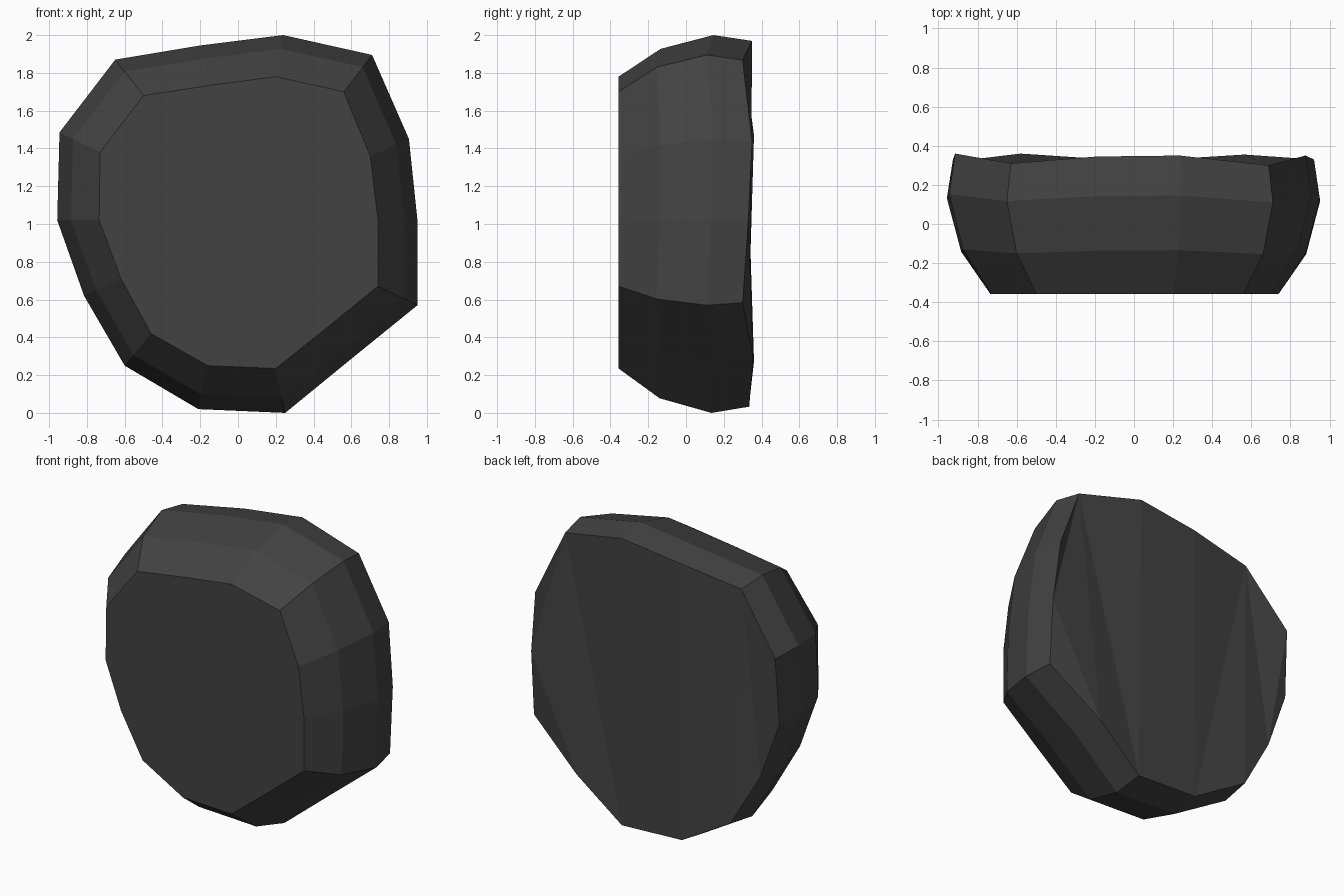
import bpy, bmesh

if "Cube" in bpy.data.objects:
    bpy.data.objects.remove(bpy.data.objects["Cube"])

# Widest outline and front-face outline (x, z), clockwise from upper left
outer = [(-.65, 1.87), (-.2, 1.945), (.24, 2.0), (.71, 1.895), (.905, 1.45),
         (.95, 1.02), (.95, .57), (.58, .27), (.25, .0), (-.21, .02),
         (-.6, .25), (-.815, .62), (-.957, 1.02), (-.945, 1.485)]
inner = [(-.5, 1.68), (-.14, 1.735), (.2, 1.78), (.56, 1.7), (.7, 1.36),
         (.74, 1.03), (.74, .67), (.47, .45), (.2, .235), (-.16, .25),
         (-.46, .42), (-.62, .71), (-.735, 1.02), (-.73, 1.38)]
# Uneven depth of the back rim
back_y = [.31, .345, .35, .30, .35, .33, .30, .355, .335, .335, .36, .335, .33, .36]

bm = bmesh.new()


def ring(t, depth):
    """Ring blended from front outline (t=0) to widest outline (t=1)."""
    return [bm.verts.new((a[0] + (b[0] - a[0]) * t, depth(y),
                          a[1] + (b[1] - a[1]) * t))
            for a, b, y in zip(inner, outer, back_y)]


rings = [ring(0, lambda y: -.357),
         ring(.67, lambda y: -.14 + (y - .335) * .4),
         ring(1, lambda y: .135 + (y - .335) * .7),
         ring(.86, lambda y: y)]

# Side bands, flat front and rough back
n = len(outer)
for r, s in zip(rings, rings[1:]):
    for i in range(n):
        j = (i + 1) % n
        bm.faces.new((r[i], r[j], s[j], s[i]))
bm.faces.new(rings[0])
back = bm.faces.new(rings[-1])
bmesh.ops.triangulate(bm, faces=[back])
bmesh.ops.recalc_face_normals(bm, faces=bm.faces[:])

mesh = bpy.data.meshes.new("stone_slab")
bm.to_mesh(mesh)
bm.free()
mat = bpy.data.materials.new("dark grey stone")
mat.diffuse_color = (.055, .055, .055, 1)
mat.use_nodes = True
mat.node_tree.nodes["Principled BSDF"].inputs["Base Color"].default_value = mat.diffuse_color
mesh.materials.append(mat)
slab = bpy.data.objects.new("stone_slab", mesh)
bpy.context.collection.objects.link(slab)
